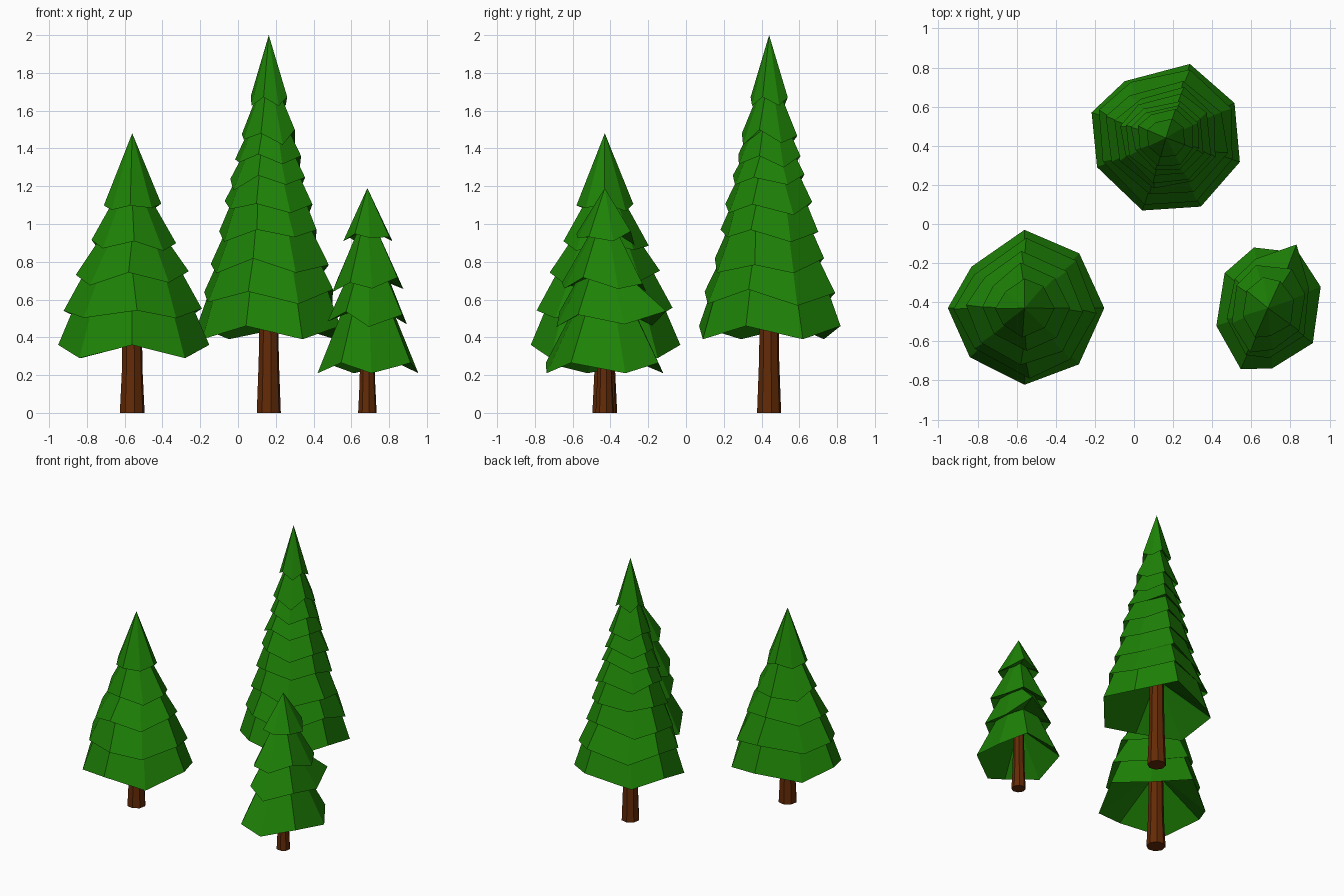
import bpy, bmesh, math, random

if "Cube" in bpy.data.objects:
    bpy.data.objects.remove(bpy.data.objects["Cube"])

random.seed(11)


def material(name, rgb):
    m = bpy.data.materials.new(name)
    m.diffuse_color = (*rgb, 1)
    m.use_nodes = True
    m.node_tree.nodes["Principled BSDF"].inputs["Base Color"].default_value = m.diffuse_color
    return m


GREEN = material("needle green", (0.013, 0.228, 0.002))
BROWN = material("bark brown", (0.125, 0.023, 0.002))


def loft(name, rings, mat, top=None, close_ends=False):
    """Skin a stack of point rings (top to bottom), optionally with an apex."""
    bm = bmesh.new()
    loops = [[bm.verts.new(p) for p in ring] for ring in rings]
    n = len(loops[0])
    if top:
        apex = bm.verts.new(top)
        for i in range(n):
            bm.faces.new((apex, loops[0][i], loops[0][(i + 1) % n]))
    for a, b in zip(loops, loops[1:]):
        for i in range(n):
            j = (i + 1) % n
            bm.faces.new((a[i], b[i], b[j], a[j]))
    if close_ends:
        bm.faces.new(loops[0])
    bm.faces.new(loops[-1])
    bmesh.ops.recalc_face_normals(bm, faces=bm.faces)
    me = bpy.data.meshes.new(name)
    bm.to_mesh(me)
    bm.free()
    me.materials.append(mat)
    ob = bpy.data.objects.new(name, me)
    bpy.context.collection.objects.link(ob)


def tree(name, x, y, height, tiers, outline, drop, undercut, trunk_r, tips={}):
    """tiers: rim (radius, z) top to bottom; outline: (angle, radius factor);
    tips: extra reach of single branch tips, by (tier, corner)."""
    base_r, base_z = tiers[-1]

    def ring(r, z, sag, jitter, tier=-1):
        pts = []
        for i, (deg, f) in enumerate(outline):
            a = math.radians(deg + random.uniform(-5, 5) * jitter)
            slip = random.uniform(-1, 1) * jitter   # lower tips reach further
            q = r * f * (1 + .04 * slip) * tips.get((tier, i), 1)
            dz = -sag * (i % 2) - .02 * slip
            pts.append((x + q * math.cos(a), y + q * math.sin(a), z + dz))
        return pts

    # foliage: saw-tooth stack of branch skirts
    rings = []
    for t, (r, z) in enumerate(tiers):
        last = t == len(tiers) - 1
        sag = drop * (0.4 + 0.6 * r / base_r)
        rings.append(ring(r, z, sag, 0 if last else 1, t))
        if last:
            rings.append(ring(trunk_r * 0.7, z + 0.2, 0, 0))  # hollow underside
        else:
            rings.append(ring(r - undercut, z + 0.02, sag * .5, 0))
    loft(name + "_foliage", rings, GREEN, top=(x, y, height))

    # trunk: slightly tapered octagon
    def trunk_ring(r, z):
        return [(x + r * math.cos(k * math.pi / 4 + .2),
                 y + r * math.sin(k * math.pi / 4 + .2), z) for k in range(8)]
    loft(name + "_trunk", [trunk_ring(trunk_r * .74, base_z + .22),
                           trunk_ring(trunk_r * .84, base_z * .6),
                           trunk_ring(trunk_r, 0)], BROWN, close_ends=True)


# medium tree, front left
tree("medium_tree", -.56, -.43, 1.48,
     [(.15, 1.11), (.225, .905), (.30, .74), (.36, .555), (.40, .36)],
     [(0, 1.02), (45, .99), (90, 1), (142, .86), (180, .98),
      (222, .94), (270, .98), (314, 1)],
     .07, .052, .067)

# tall tree, back
tree("tall_tree", .163, .44, 2.0,
     [(.10, 1.68), (.15, 1.48), (.175, 1.36), (.205, 1.245), (.235, 1.12),
      (.265, .97), (.31, .80), (.36, .64), (.39, .46)],
     [(72, 1.02), (126, .92), (161, 1.03), (203, .98), (252, 1),
      (297, 1.01), (342, 1.02), (27, 1.01)],
     .07, .043, .065)

# small tree, front right, with one long branch tip at the back
tree("small_tree", .685, -.43, 1.19,
     [(.145, .945), (.21, .70), (.24, .52), (.30, .265)],
     [(61, 1.08), (103, 1.06), (141, .95), (199, .93),
      (246, 1.14), (274, 1.03), (322, .97), (22, .97)],
     .055, .078, .05, tips={(2, 0): 1.43})
